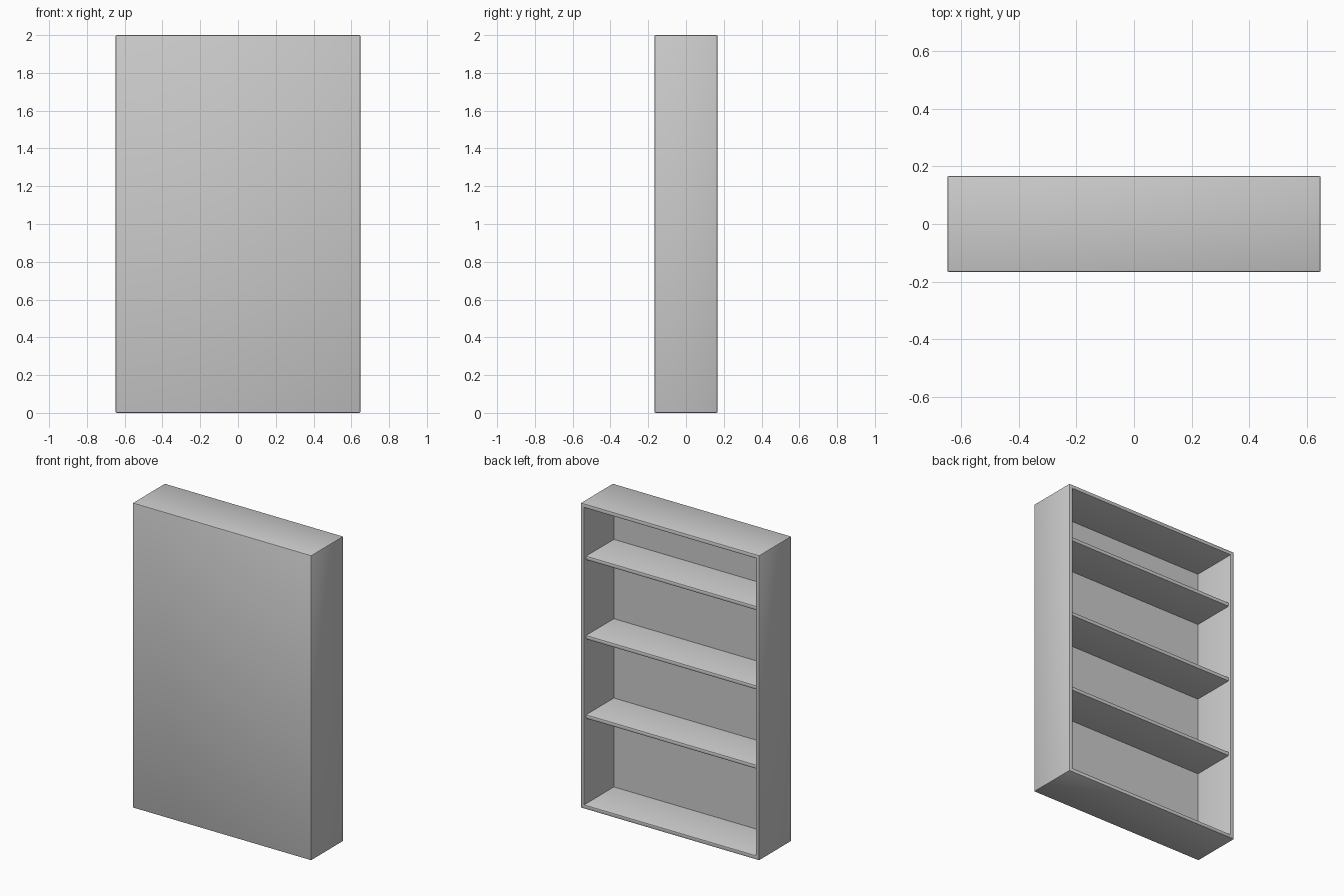
import bpy, bmesh

if "Cube" in bpy.data.objects:
    bpy.data.objects.remove(bpy.data.objects["Cube"])

W, D, H = 1.296, 0.334, 2.0   # overall size
T = 0.027                     # board thickness
RECESS = 0.02                 # shelves sit back from the open side
BEVEL = 0.007

grey = bpy.data.materials.new("light_grey")
grey.diffuse_color = (0.6, 0.6, 0.6, 1.0)
grey.use_nodes = True
grey.node_tree.nodes["Principled BSDF"].inputs["Base Color"].default_value = grey.diffuse_color


def box(bm, size, centre):
    geo = bmesh.ops.create_cube(bm, size=1.0)
    bmesh.ops.scale(bm, vec=size, verts=geo["verts"])
    bmesh.ops.translate(bm, vec=centre, verts=geo["verts"])


def finish(name, bm):
    mesh = bpy.data.meshes.new(name)
    bm.to_mesh(mesh)
    bm.free()
    mesh.materials.append(grey)
    obj = bpy.data.objects.new(name, mesh)
    bpy.context.collection.objects.link(obj)
    bpy.context.view_layer.objects.active = obj
    obj.select_set(True)
    bpy.ops.object.shade_smooth_by_angle()
    obj.select_set(False)
    return obj


# Case: solid block, open side (+y) inset and pushed in, convex edges rounded
bm = bmesh.new()
box(bm, (W, D, H), (0, 0, H / 2))
opening = max(bm.faces, key=lambda f: f.calc_center_median().y)
bmesh.ops.inset_region(bm, faces=[opening], thickness=T, use_even_offset=True)
floor = bmesh.ops.extrude_discrete_faces(bm, faces=[opening])["faces"][0]
bmesh.ops.translate(bm, vec=(0, T - D, 0), verts=floor.verts)
bm.normal_update()
convex = [e for e in bm.edges if e.calc_face_angle_signed(0) > 0.5]
bmesh.ops.bevel(bm, geom=convex, offset=BEVEL, segments=2, profile=0.5, affect="EDGES")
finish("case", bm)

# Shelves: rounded along the exposed edge
y0, y1 = -D / 2 + T, D / 2 - RECESS
for i, top in enumerate((0.61, 1.13, 1.65)):
    bm = bmesh.new()
    box(bm, (W - 2 * T, y1 - y0, T), (0, (y0 + y1) / 2, top - T / 2))
    lip = [e for e in bm.edges
           if all(v.co.y > y1 - 1e-4 for v in e.verts)
           and abs(e.verts[0].co.z - e.verts[1].co.z) < 1e-4]
    bmesh.ops.bevel(bm, geom=lip, offset=BEVEL, segments=2, profile=0.5, affect="EDGES")
    finish(f"shelf_{i + 1}", bm)
